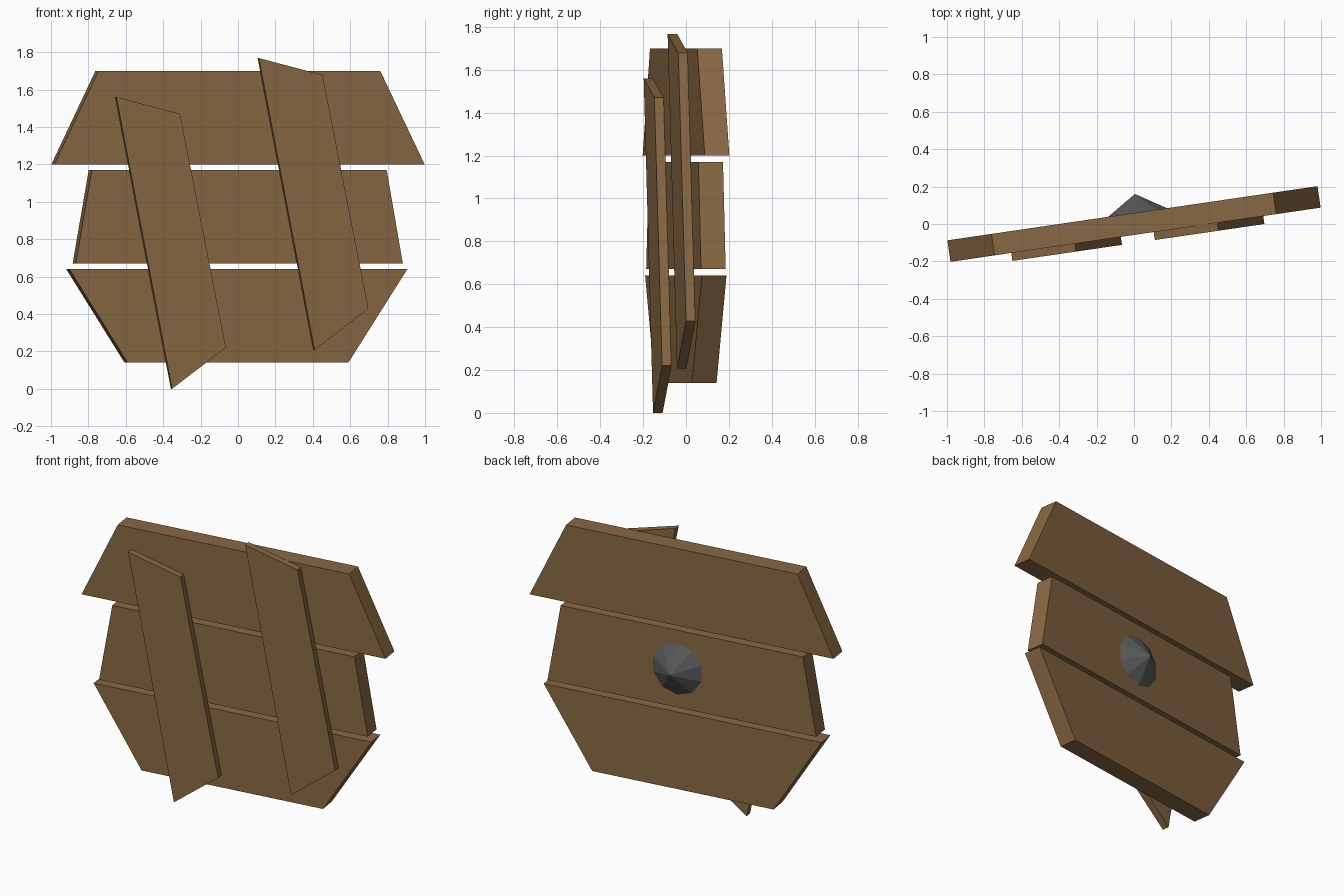
import bpy, bmesh, math
from mathutils import Matrix

if "Cube" in bpy.data.objects:
    bpy.data.objects.remove(bpy.data.objects["Cube"])

TURN = math.radians(8.33)   # whole shield is turned slightly about z


def material(name, rgb):
    m = bpy.data.materials.new(name)
    m.diffuse_color = (*rgb, 1)
    m.use_nodes = True
    m.node_tree.nodes["Principled BSDF"].inputs["Base Color"].default_value = m.diffuse_color
    return m


wood = material("brown wood", (0.25, 0.138, 0.057))
iron = material("dark iron", (0.105, 0.105, 0.11))


def finish(name, bm, mat):
    bmesh.ops.recalc_face_normals(bm, faces=bm.faces)
    me = bpy.data.meshes.new(name)
    bm.to_mesh(me)
    bm.free()
    me.materials.append(mat)
    ob = bpy.data.objects.new(name, me)
    ob.rotation_euler.z = TURN
    bpy.context.collection.objects.link(ob)
    return ob


def board(name, outline, front, back):
    """Extrude an x-z outline from the front depth to the back depth."""
    bm = bmesh.new()
    face = bm.faces.new([bm.verts.new((x, front, z)) for x, z in outline])
    new = bmesh.ops.extrude_face_region(bm, geom=[face])["geom"]
    verts = [v for v in new if isinstance(v, bmesh.types.BMVert)]
    bmesh.ops.translate(bm, verts=verts, vec=(0, back - front, 0))
    return finish(name, bm, wood)


# Three horizontal planks: bottom z, bottom left/right, top z, top left/right
planks = {
    "top_plank": (1.20, -1.0, 1.0, 1.70, -0.762, 0.76),
    "middle_plank": (0.67, -0.885, 0.882, 1.17, -0.798, 0.795),
    "bottom_plank": (0.14, -0.605, 0.588, 0.64, -0.92, 0.907),
}
for name, (z0, l0, r0, z1, l1, r1) in planks.items():
    board(name, [(l0, z0), (r0, z0), (r1, z1), (l1, z1)], -0.058, 0.058)

# Two slanted battens on the front
batten = [(-0.672, 1.56), (-0.328, 1.47), (-0.08, 0.22), (-0.371, 0.0)]
for name, dx, dz in (("left_batten", 0, 0), ("right_batten", 0.77, 0.208)):
    board(name, [(x + dx, z + dz) for x, z in batten], -0.101, -0.056)

# Low-poly iron boss on the back
bm = bmesh.new()
bmesh.ops.create_cone(bm, cap_ends=True, segments=10, radius1=0.174, radius2=0,
                      depth=0.104,
                      matrix=Matrix.Translation((0.028, 0.106, 0.92))
                      @ Matrix.Rotation(-math.pi / 2, 4, 'X'))
bmesh.ops.remove_doubles(bm, verts=bm.verts, dist=1e-5)
finish("boss", bm, iron)
